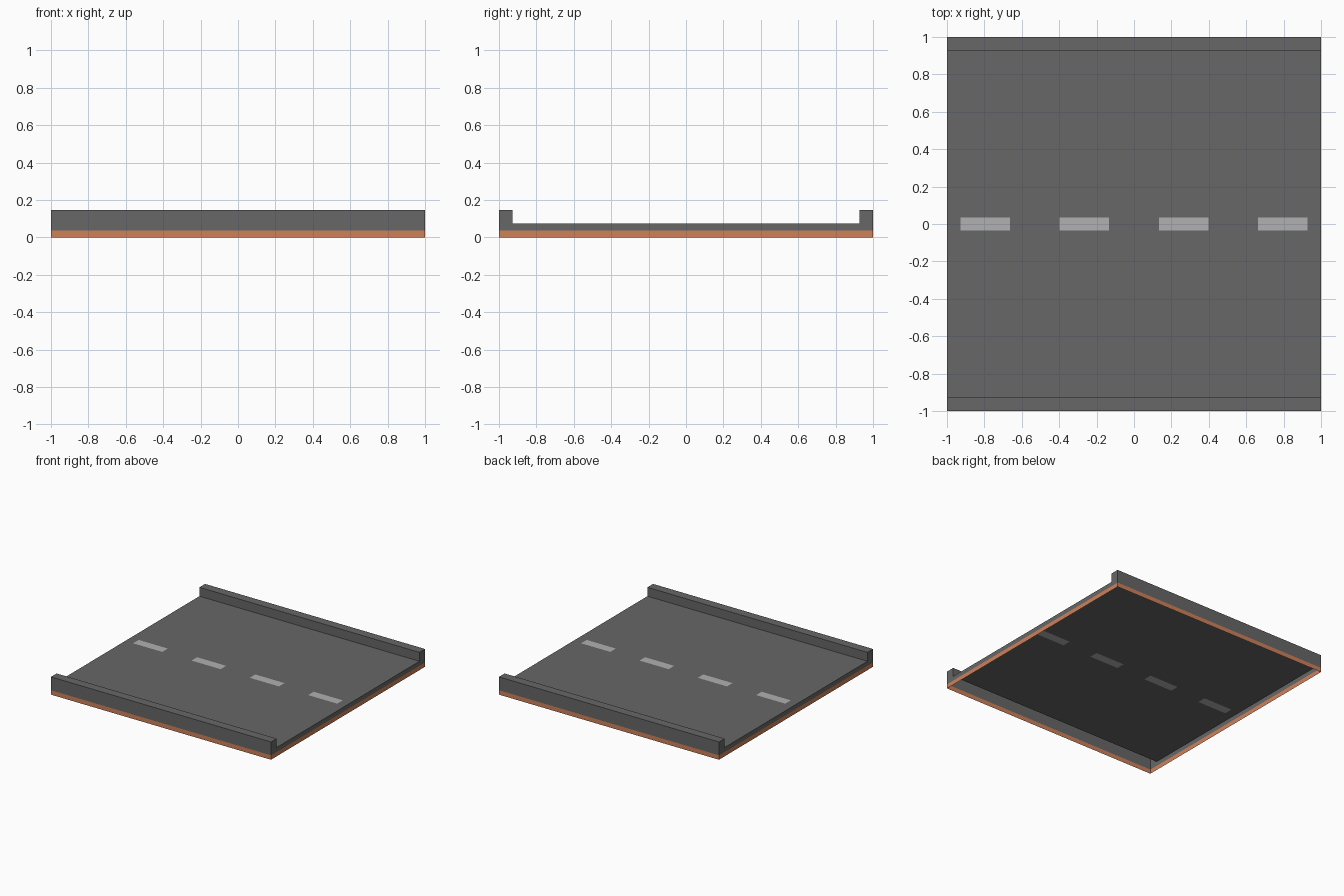
import bpy
import bmesh
from mathutils import Matrix

if "Cube" in bpy.data.objects:
    bpy.data.objects.remove(bpy.data.objects["Cube"])

CURB_Y = 0.927                          # inner face of the curbs
BAND_Z, ROAD_Z, CURB_Z = 0.036, 0.073, 0.146
DASH = 1.856 / 7                        # dash length equals gap length
DASH_Y = 0.036


def material(name, rgb):
    m = bpy.data.materials.new(name)
    m.diffuse_color = (*rgb, 1)
    m.use_nodes = True
    m.node_tree.nodes["Principled BSDF"].inputs["Base Color"].default_value = m.diffuse_color
    return m


def finish(bm, name, mat):
    mesh = bpy.data.meshes.new(name)
    bm.to_mesh(mesh)
    bm.free()
    mesh.materials.append(mat)
    obj = bpy.data.objects.new(name, mesh)
    bpy.context.collection.objects.link(obj)
    return obj


def flat_cells(name, cells, mat):
    """Upward facing rectangles (x0, x1, y0, y1) on the road level."""
    bm = bmesh.new()
    for x0, x1, y0, y1 in cells:
        bm.faces.new([bm.verts.new((x, y, ROAD_Z)) for x, y in
                      ((x0, y0), (x1, y0), (x1, y1), (x0, y1))])
    bmesh.ops.remove_doubles(bm, verts=bm.verts, dist=1e-4)
    finish(bm, name, mat)


asphalt = material("asphalt", (0.14, 0.135, 0.14))
paint = material("lane_paint", (0.44, 0.44, 0.44))
clay = material("clay", (0.62, 0.22, 0.10))

# Coloured band around the foot: a box without top and bottom
bm = bmesh.new()
bmesh.ops.create_cube(bm, size=1, matrix=Matrix.Translation((0, 0, BAND_Z / 2))
                      @ Matrix.Diagonal((2, 2, BAND_Z, 1)))
bmesh.ops.delete(bm, geom=[f for f in bm.faces if abs(f.normal.z) > 0.5],
                 context='FACES_ONLY')
finish(bm, "base_band", clay)

# Curbs and end walls: extruded U profile, hollow and open underneath
profile = [(-1, BAND_Z), (1, BAND_Z), (1, CURB_Z), (CURB_Y, CURB_Z),
           (CURB_Y, ROAD_Z), (-CURB_Y, ROAD_Z), (-CURB_Y, CURB_Z), (-1, CURB_Z)]
bm = bmesh.new()
end = bm.faces.new([bm.verts.new((-1, y, z)) for y, z in profile])
ext = bmesh.ops.extrude_face_region(bm, geom=[end], use_keep_orig=True)
bmesh.ops.translate(bm, vec=(2, 0, 0),
                    verts=[v for v in ext["geom"] if isinstance(v, bmesh.types.BMVert)])
bmesh.ops.recalc_face_normals(bm, faces=bm.faces)
open_faces = [f for f in bm.faces if abs(f.normal.z) > 0.5
              and f.calc_center_median().z < ROAD_Z + 0.01]
bmesh.ops.delete(bm, geom=open_faces, context='FACES_ONLY')
finish(bm, "curbs_and_ends", asphalt)

# Road deck with the dashed centre line set flush into it
xs = [-1] + [-0.928 + i * DASH for i in range(8)] + [1]
strips = list(zip(xs, xs[1:]))
deck = [(a, b, -CURB_Y, -DASH_Y) for a, b in strips]
deck += [(a, b, DASH_Y, CURB_Y) for a, b in strips]
deck += [(a, b, -DASH_Y, DASH_Y) for a, b in strips[0::2]]
flat_cells("road_deck", deck, asphalt)
flat_cells("lane_dashes", [(a, b, -DASH_Y, DASH_Y) for a, b in strips[1::2]], paint)
